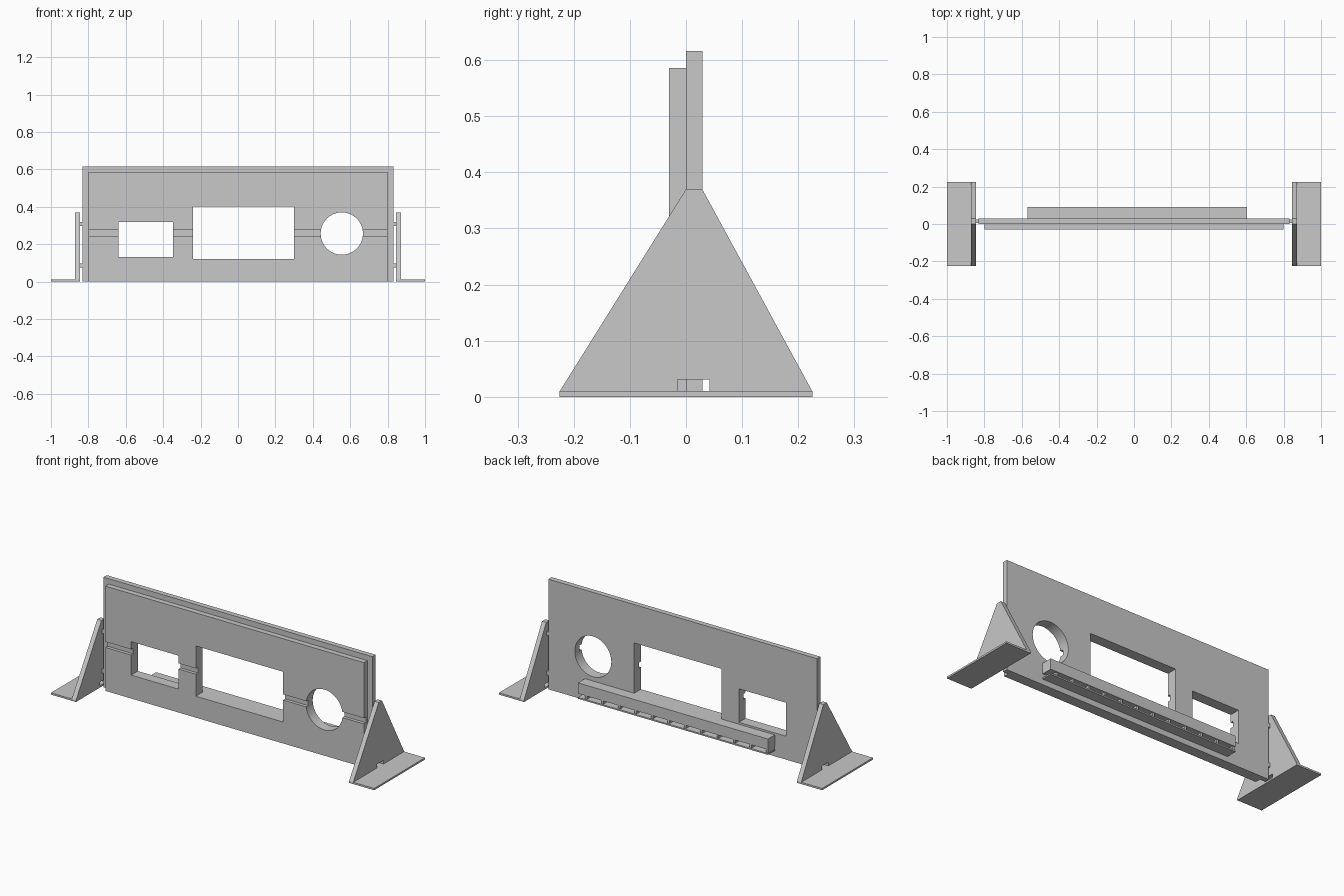
import bpy, bmesh, math

if "Cube" in bpy.data.objects:
    bpy.data.objects.remove(bpy.data.objects["Cube"])

grey = bpy.data.materials.new("plain_grey")
grey.diffuse_color = (0.58, 0.58, 0.58, 1)
grey.use_nodes = True
grey.node_tree.nodes["Principled BSDF"].inputs["Base Color"].default_value = grey.diffuse_color


def finish(name, bm, helper=False):
    bmesh.ops.recalc_face_normals(bm, faces=bm.faces)
    mesh = bpy.data.meshes.new(name)
    bm.to_mesh(mesh)
    bm.free()
    mesh.materials.append(grey)
    ob = bpy.data.objects.new(name, mesh)
    bpy.context.collection.objects.link(ob)
    if helper:
        ob.hide_render = True
        ob.hide_set(True)
        ob.display_type = 'WIRE'
    return ob


def add_box(bm, x0, x1, y0, y1, z0, z1):
    vs = bmesh.ops.create_cube(bm, size=1)["verts"]
    for v in vs:
        v.co = ((x0 + x1) / 2 + v.co.x * (x1 - x0),
                (y0 + y1) / 2 + v.co.y * (y1 - y0),
                (z0 + z1) / 2 + v.co.z * (z1 - z0))


def boxes(name, *dims, helper=False):
    bm = bmesh.new()
    for d in dims:
        add_box(bm, *d)
    return finish(name, bm, helper)


def prism(name, axis, outline, lo, hi, helper=False):
    # Extrude an outline along x (outline in y, z) or y (outline in x, z)
    bm = bmesh.new()
    place = (lambda a, b: (lo, a, b)) if axis == 'x' else (lambda a, b: (a, lo, b))
    face = bm.faces.new([bm.verts.new(place(a, b)) for a, b in outline])
    res = bmesh.ops.extrude_face_region(bm, geom=[face])
    step = (hi - lo, 0, 0) if axis == 'x' else (0, hi - lo, 0)
    bmesh.ops.translate(bm, vec=step,
                        verts=[g for g in res["geom"] if isinstance(g, bmesh.types.BMVert)])
    return finish(name, bm, helper)


def cut(ob, *cutters):
    for c in cutters:
        m = ob.modifiers.new("cut", 'BOOLEAN')
        m.operation, m.solver, m.object = 'DIFFERENCE', 'EXACT', c


# Window cutters and the front groove cutter
windows = boxes("window_cutter", (-0.64, -0.348, -0.1, 0.1, 0.131, 0.318),
                (-0.24, 0.30, -0.1, 0.1, 0.12, 0.401), helper=True)
ring = [(0.555 + 0.113 * math.cos(i * math.tau / 64),
         0.257 + 0.113 * math.sin(i * math.tau / 64)) for i in range(64)]
round_window = prism("round_window_cutter", 'y', ring, -0.1, 0.1, helper=True)
groove = boxes("groove_cutter", (-0.9, 0.9, -0.1, -0.012, 0.243, 0.275), helper=True)

# Two stacked panels
front_panel = boxes("front_panel", (-0.8, 0.8, -0.03, 0, 0, 0.586))
cut(front_panel, windows, round_window, groove)
back_panel = boxes("back_panel", (-0.832, 0.832, 0, 0.029, 0, 0.616))
cut(back_panel, windows, round_window)

# Rear rail: upper bar, lower strip and thin dividers between them
boxes("rail_bar", (-0.57, 0.605, 0.029, 0.09, 0.06, 0.12))
boxes("rail_strip", (-0.57, 0.605, 0.029, 0.09, 0.031, 0.039))
boxes("rail_dividers", *[(x - 0.006, x + 0.006, 0.029, 0.085, 0.038, 0.061)
                         for x in (0.56 - i * 0.102 for i in range(12))])

# Side stands: foot plate, slotted triangular upright, pins to the panel
slot = boxes("slot_cutter", (-1, 1, -0.015, 0.042, 0.01, 0.031), helper=True)
for side, s in (("left", -1), ("right", 1)):
    def span(a, b):
        return (min(s * a, s * b), max(s * a, s * b))
    boxes(side + "_foot", (*span(0.845, 1), -0.225, 0.225, 0, 0.01))
    upright = prism(side + "_upright", 'x',
                    [(-0.225, 0.01), (0.225, 0.01), (0.029, 0.37), (0, 0.37)],
                    *span(0.845, 0.871))
    cut(upright, slot)
    boxes(side + "_pins", *[(*span(0.83, 0.847), 0.005, 0.025, z, z + 0.022)
                            for z in (0.076, 0.297)])
